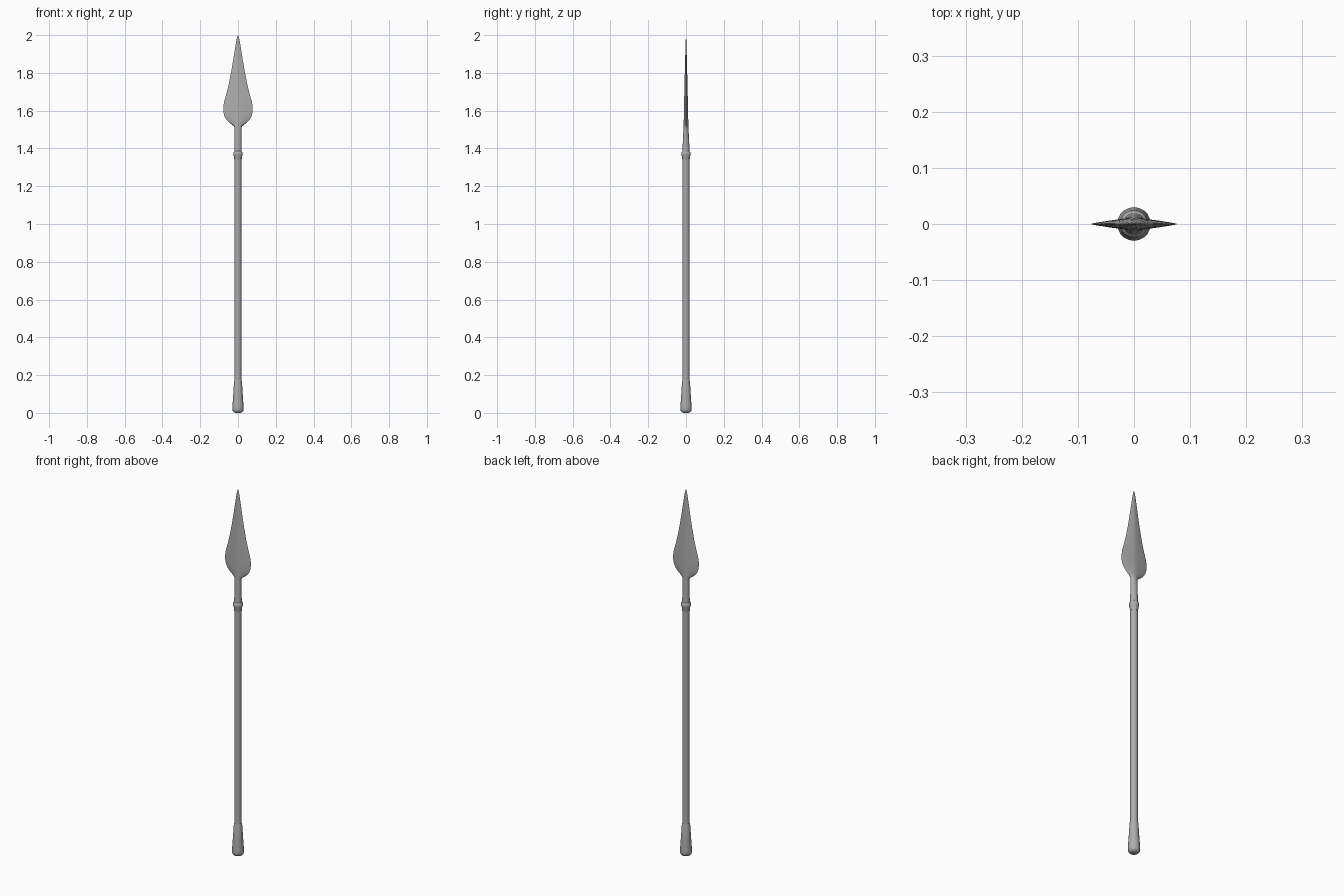
import bpy, bmesh
from math import sin, cos, pi, copysign

grey = bpy.data.materials.new("dark_grey")
grey.diffuse_color = (0.42, 0.42, 0.42, 1)


def loft(name, rings, n, angle=40):
    """Loft superelliptic rings (z, half_x, half_y, power); power 2 = ellipse, 1 = lozenge."""
    bm = bmesh.new()
    loops = []
    for z, a, b, p in rings:
        loop = []
        for i in range(n):
            c, s = cos(2 * pi * i / n), sin(2 * pi * i / n)
            loop.append(bm.verts.new((a * copysign(abs(c) ** (2 / p), c),
                                      b * copysign(abs(s) ** (2 / p), s), z)))
        loops.append(loop)
    for lo, hi in zip(loops, loops[1:]):
        for i in range(n):
            j = (i + 1) % n
            bm.faces.new((lo[i], lo[j], hi[j], hi[i]))
    bm.faces.new(loops[0][::-1])
    bm.faces.new(loops[-1])
    mesh = bpy.data.meshes.new(name)
    bm.to_mesh(mesh)
    bm.free()
    mesh.materials.append(grey)
    obj = bpy.data.objects.new(name, mesh)
    bpy.context.collection.objects.link(obj)
    bpy.ops.object.select_all(action='DESELECT')
    obj.select_set(True)
    bpy.context.view_layer.objects.active = obj
    bpy.ops.object.shade_smooth_by_angle(angle=angle * pi / 180)
    return obj


def lathe(name, profile, n=20):
    return loft(name, [(z, r, r, 2) for r, z in profile], n)


# Wooden shaft
lathe("shaft", [(0.0185, 0.12), (0.0185, 1.37)])

# Flared butt cap with rounded base
lathe("butt_cap", [(0.012, 0), (0.022, 0.003), (0.028, 0.010), (0.030, 0.022),
                   (0.029, 0.04), (0.025, 0.10), (0.021, 0.165), (0.0185, 0.175)])

# Collar ring where the socket meets the shaft
lathe("collar", [(0.0187, 1.335), (0.0215, 1.358), (0.0245, 1.366), (0.025, 1.373),
                 (0.0235, 1.381), (0.0185, 1.386)])

# Socket flowing into the leaf-shaped blade with a soft central ridge
loft("spearhead", [
    (1.37, 0.020, 0.020, 2), (1.44, 0.0185, 0.0165, 2), (1.50, 0.0180, 0.0135, 2),
    (1.515, 0.020, 0.0130, 1.8), (1.525, 0.030, 0.0127, 1.5), (1.535, 0.045, 0.0124, 1.3),
    (1.55, 0.060, 0.0120, 1.2), (1.57, 0.072, 0.0115, 1.2), (1.59, 0.077, 0.0110, 1.2),
    (1.62, 0.078, 0.0105, 1.2), (1.65, 0.073, 0.0098, 1.2), (1.69, 0.061, 0.0090, 1.2),
    (1.74, 0.049, 0.0078, 1.2), (1.80, 0.037, 0.0064, 1.2), (1.87, 0.025, 0.0046, 1.2),
    (1.93, 0.0155, 0.0030, 1.2), (1.97, 0.009, 0.0016, 1.2), (2.0, 0.001, 0.0004, 1.2)], 16, 60)
